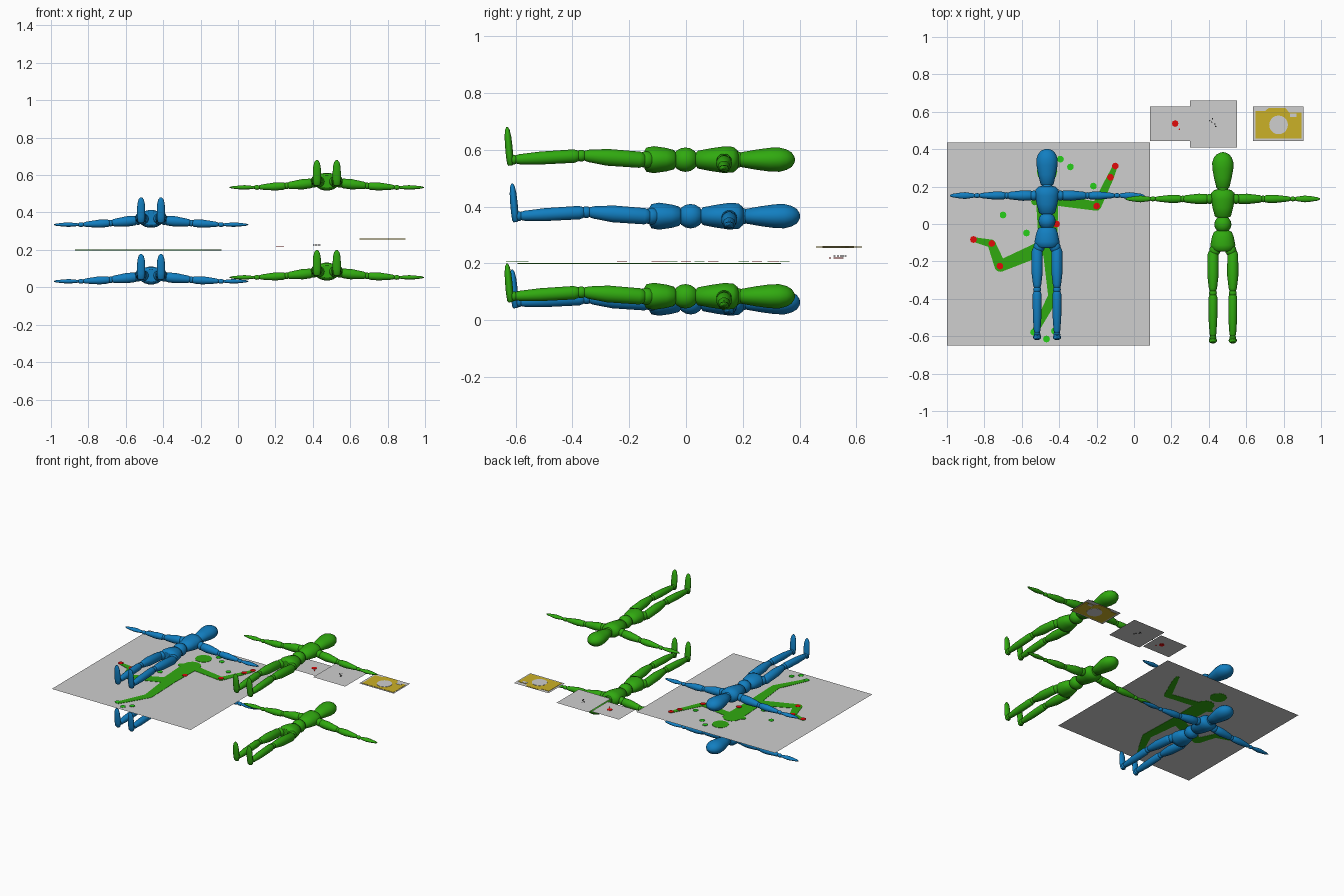
import bpy, bmesh, math
from mathutils import Vector

cube = bpy.data.objects.get("Cube")
if cube:
    bpy.data.objects.remove(cube, do_unlink=True)


def material(name, r, g, b):
    m = bpy.data.materials.new(name)
    m.use_nodes = True
    m.diffuse_color = (r, g, b, 1)
    m.node_tree.nodes["Principled BSDF"].inputs["Base Color"].default_value = (r, g, b, 1)
    return m


BLUE = material("blue", .006, .21, .53)
GREEN = material("leaf green", .03, .40, .005)
GREY = material("light grey", .62, .62, .62)
RED = material("red", .75, .003, .003)
LIME = material("bright green", .02, .62, .01)
YELLOW = material("yellow", .60, .44, .02)
BLACK = material("black", .01, .01, .01)


def finish(name, bm, mat):
    bmesh.ops.recalc_face_normals(bm, faces=bm.faces)
    mesh = bpy.data.meshes.new(name)
    bm.to_mesh(mesh)
    bm.free()
    mesh.materials.append(mat)
    ob = bpy.data.objects.new(name, mesh)
    bpy.context.collection.objects.link(ob)
    return ob


def body(name, start, end, profile, mat, wide, flat=1, sides=18):
    """Rounded solid from start to end; profile holds (position, half width)."""
    bm = bmesh.new()
    a, b, wide = Vector(start), Vector(end), Vector(wide)
    deep = (b - a).normalized().cross(wide)
    rings = []
    for t, r in profile:
        c = a.lerp(b, t)
        rings.append([bm.verts.new(c + r * (math.cos(k) * wide + flat * math.sin(k) * deep))
                      for k in (math.tau * i / sides for i in range(sides))])
    for low, high in zip(rings, rings[1:]):
        for i in range(sides):
            j = (i + 1) % sides
            bm.faces.new((low[i], low[j], high[j], high[i]))
    bm.faces.new(rings[0])
    bm.faces.new(rings[-1])
    ob = finish(name, bm, mat)
    for p in ob.data.polygons:
        p.use_smooth = len(p.vertices) == 4
    return ob


def rounded(r0, r1, r2, cap=.1):
    """Limb profile with domed ends and a bulge between them."""
    return [(0, r0 * .35), (cap * .25, r0 * .75), (cap, r0), (.4, r1),
            (1 - cap, r2), (1 - cap * .25, r2 * .75), (1, r2 * .35)]


def ball(r):
    return [((1 - math.cos(k)) / 2, r * max(math.sin(k), .05))
            for k in (math.pi * i / 8 for i in range(9))]


X, Y = (1, 0, 0), (0, 1, 0)


def mannequin(label, mat, ox, oy, oz):
    def part(name, start, end, profile, wide=X, flat=1):
        o = Vector((ox, oy, oz))
        body(label + "_" + name, o + Vector(start), o + Vector(end), profile, mat, wide, flat)

    # head, neck and trunk
    part("head", (0, .205, 0), (0, .402, 0),
         [(0, .025), (.04, .035), (.3, .047), (.55, .056), (.72, .057),
          (.85, .048), (.94, .034), (.985, .016), (1, .004)], X, .76)
    part("neck", (0, .17, 0), (0, .225, 0), ball(.03))
    part("chest", (0, .052, 0), (0, .204, 0),
         [(0, .03), (.05, .043), (.35, .055), (.65, .064), (.87, .062), (.97, .045), (1, .026)], X, .74)
    part("waist", (0, -.03, 0), (0, .062, 0), ball(.046), X, .95)
    part("hips", (0, -.128, 0), (0, -.018, 0),
         [(0, .045), (.06, .06), (.3, .067), (.7, .058), (.94, .048), (1, .035)], X, .72)

    for side, s in (("right", -1), ("left", 1)):
        # leg
        x = .053 * s
        part(side + "_hip_joint", (x * .8, -.155, 0), (x * .8, -.09, 0), ball(.03))
        part(side + "_thigh", (x, -.348, .015), (x, -.122, -.002), rounded(.022, .030, .029))
        part(side + "_knee", (x, -.372, .014), (x, -.33, .014), ball(.021))
        part(side + "_shin", (x, -.592, 0), (x, -.352, .014), rounded(.018, .023, .024))
        part(side + "_ankle", (x, -.61, 0), (x, -.572, 0), ball(.018))
        part(side + "_foot", (x, -.600, -.021), (x, -.612, .115),
             [(0, .012), (.05, .019), (.25, .022), (.5, .022), (.75, .02), (.92, .014), (1, .005)], X, .6)
        # arm
        y = .152
        part(side + "_shoulder", (.045 * s, y, -.004), (.096 * s, y, -.008), ball(.027), Y)
        part(side + "_upper_arm", (.072 * s, y, -.008), (.213 * s, y, -.022), rounded(.026, .028, .02), Y)
        part(side + "_elbow", (.198 * s, y, -.022), (.232 * s, y, -.023), ball(.018), Y)
        part(side + "_forearm", (.217 * s, y, -.023), (.363 * s, y, -.03), rounded(.02, .022, .014), Y)
        part(side + "_wrist", (.356 * s, y, -.031), (.392 * s, y, -.031), ball(.013), Y)
        part(side + "_hand", (.385 * s, y, -.031), (.52 * s, y, -.031),
             [(0, .008), (.08, .012), (.4, .018), (.62, .015), (.9, .009), (1, .003)], Y, .68)


mannequin("lower_blue", BLUE, -.465, 0, .063)
mannequin("upper_blue", BLUE, -.465, 0, .366)
mannequin("lower_green", GREEN, .475, -.018, .084)
mannequin("upper_green", GREEN, .475, -.018, .565)


def plates(name, outlines, z, mat, thick=0):
    """Flat shapes centred on height z."""
    bm = bmesh.new()
    for outline in outlines:
        face = bm.faces.new([bm.verts.new((x, y, z - thick / 2)) for x, y in outline])
        if thick:
            grown = bmesh.ops.extrude_face_region(bm, geom=[face])["geom"]
            bmesh.ops.translate(bm, vec=(0, 0, thick),
                                verts=[v for v in grown if isinstance(v, bmesh.types.BMVert)])
    return finish(name, bm, mat)


def box(x0, x1, y0, y1):
    return [(x0, y0), (x1, y0), (x1, y1), (x0, y1)]


def disc(x, y, r, n=12):
    return [(x + r * math.cos(math.tau * i / n), y + r * math.sin(math.tau * i / n)) for i in range(n)]


def stroke(points, w0, w1):
    """Tapering band along a path, rounded at the joints."""
    shapes, last = [], len(points) - 1
    half = [(w0 + (w1 - w0) * i / last) / 2 for i in range(last + 1)]
    for i in range(last):
        a, b = Vector(points[i]), Vector(points[i + 1])
        n = (b - a).orthogonal().normalized()
        shapes.append([tuple(v) for v in (a + n * half[i], a - n * half[i],
                                          b - n * half[i + 1], b + n * half[i + 1])])
    return shapes + [disc(*p, h) for p, h in zip(points, half)]


# large sheet with a drawn running figure and joint markers
SHEET = .20
plates("large_sheet", [box(-1, .085, -.65, .435)], SHEET, GREY)
figure = [disc(-.465, .28, .055)]
figure += stroke([(-.465, .15), (-.46, -.1)], .12, .1)
figure += stroke([(-.43, .13), (-.2, .095), (-.126, .25), (-.10, .31)], .06, .025)
figure += stroke([(-.48, .13), (-.53, .12)], .05, .04)
figure += stroke([(-.47, -.12), (-.715, -.225), (-.762, -.105), (-.858, -.083)], .08, .025)
figure += stroke([(-.45, -.12), (-.43, -.385), (-.53, -.575)], .08, .035)
plates("drawn_figure", figure, SHEET, GREEN, .004)
red_dots = [(-.10, .31), (-.126, .25), (-.2, .096), (-.858, -.083), (-.76, -.104), (-.717, -.225), (-.414, 0)]
green_dots = [(-.393, .347), (-.34, .305), (-.217, .203), (-.70, .048), (-.575, -.048),
              (-.468, -.615), (-.537, -.578), (-.425, -.572)]
plates("red_markers", [disc(x, y, .018) for x, y in red_dots], SHEET + .005, RED, .002)
plates("green_markers", [disc(x, y, .018) for x, y in green_dots], SHEET + .005, LIME, .002)

# small sheet with a red blot
plates("blot_sheet", [box(.085, .30, .445, .627)], .219, GREY)
plates("red_blot", [disc(.22, .537, .018, 8), disc(.243, .507, .004, 6)], .219, RED, .004)

# small sheet with black specks
plates("speck_sheet", [box(.30, .55, .41, .66)], .226, GREY)
specks = [(.415, .545), (.405, .552), (.432, .535), (.42, .562), (.437, .522)]
plates("black_specks", [disc(x, y, .004, 6) for x, y in specks], .226, BLACK, .004)

# small sheet with a yellow camera symbol
ICON = .258
plates("symbol_sheet", [box(.635, .905, .445, .627)], ICON, GREY)
plates("camera_symbol", [[(.65, .457), (.895, .457), (.895, .595), (.83, .595), (.81, .62),
                          (.72, .62), (.70, .603), (.65, .603)]], ICON, YELLOW, .004)
plates("camera_lens", [disc(.773, .53, .05, 20), box(.835, .87, .572, .592)], ICON, GREY, .007)
